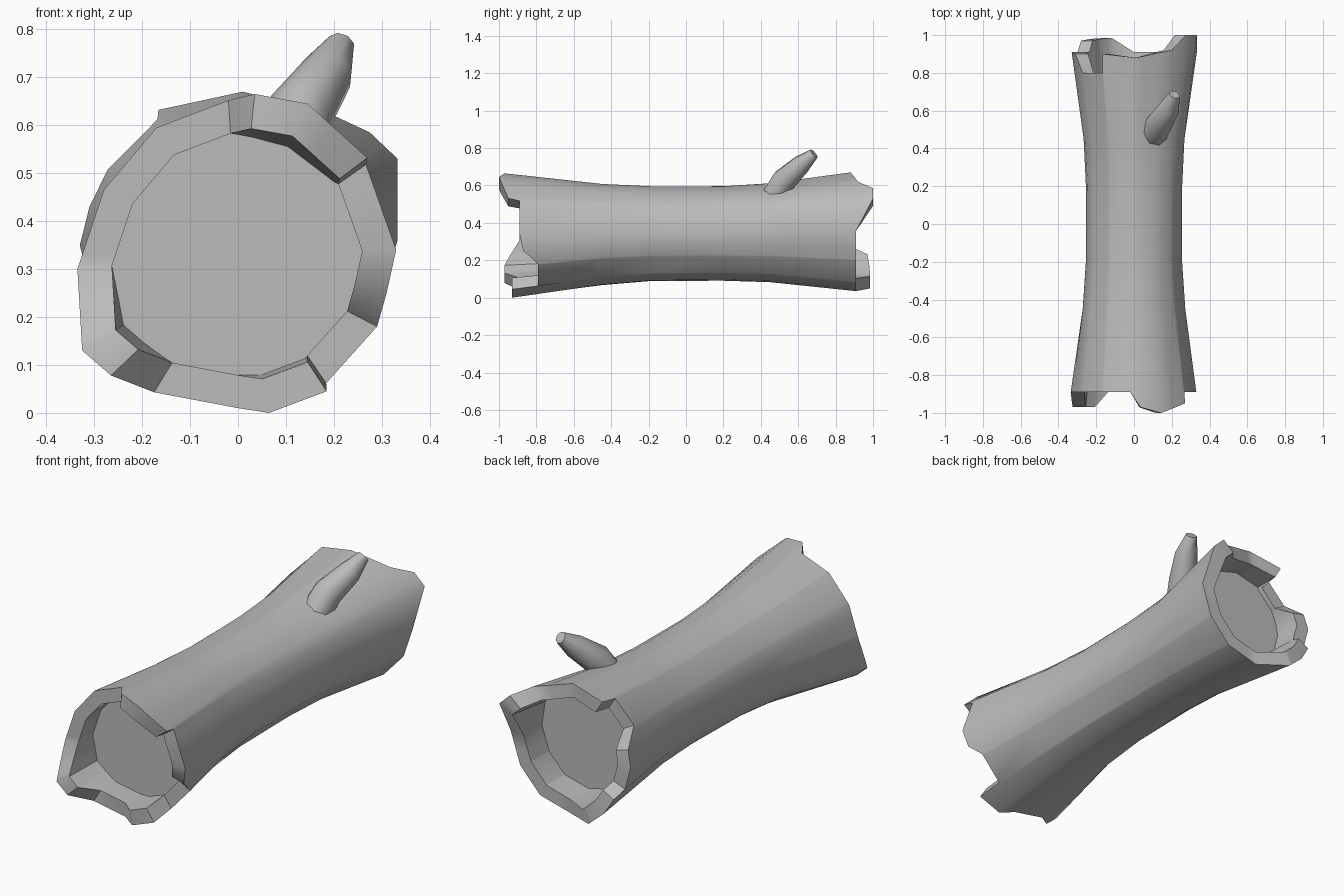
import bpy, bmesh, math
from mathutils import Vector

if "Cube" in bpy.data.objects:
    bpy.data.objects.remove(bpy.data.objects["Cube"])

bark = bpy.data.materials.new("grey_bark")
bark.use_nodes = True
GREY = (0.5, 0.5, 0.5, 1)
bark.diffuse_color = GREY
bark.node_tree.nodes["Principled BSDF"].inputs["Base Color"].default_value = GREY

# Broken rims: x, z and reach along the log, anticlockwise
FRONT_Z, BACK_Z = 0.33, 0.35
front_rim = [(.33, .34, .89), (.267, .518, .89), (.27, .532, .95), (.145, .645, 1), (.035, .665, .97),
             (-.02, .652, .89), (-.17, .595, .89), (-.28, .465, .89), (-.335, .3, .89),
             (-.325, .13, .97), (-.265, .078, .97), (-.175, .043, .89), (0, .01, .89),
             (.065, 0, .93), (.185, .045, .93), (.184, .062, .79), (.29, .18, .79), (.31, .25, .87)]
back_rim = [(.333, .36, .91), (.333, .53, 1), (.275, .585, 1), (.2, .62, .92), (.01, .67, .88),
            (-.166, .632, .9), (-.168, .612, .8), (-.272, .507, .8), (-.31, .43, .9),
            (-.33, .35, .91), (-.3, .235, .91), (-.28, .2, .97), (-.23, .12, .98),
            (-.15, .05, .985), (0, .035, .91), (.17, .08, .91), (.28, .2, .91)]


def polar(rim, cz):
    return sorted((math.atan2(z - cz, x) % math.tau, math.hypot(x, z - cz), y) for x, z, y in rim)


def sample(keys, a):
    """Radius and reach where direction a crosses the rim outline."""
    loop = [(keys[-1][0] - math.tau, *keys[-1][1:])] + keys + [(keys[0][0] + math.tau, *keys[0][1:])]
    for (a0, r0, y0), (a1, r1, y1) in zip(loop, loop[1:]):
        if a0 <= a <= a1:
            s = math.sin(a1 - a0)
            r = s / (math.sin(a1 - a) / r0 + math.sin(a - a0) / r1)
            return r, y0 + (y1 - y0) * (a - a0) / (a1 - a0)


def finish(name, bm, angle):
    bmesh.ops.recalc_face_normals(bm, faces=bm.faces)
    mesh = bpy.data.meshes.new(name)
    bm.to_mesh(mesh)
    bm.free()
    mesh.materials.append(bark)
    ob = bpy.data.objects.new(name, mesh)
    bpy.context.collection.objects.link(ob)
    bpy.ops.object.select_all(action='DESELECT')
    ob.select_set(True)
    bpy.context.view_layer.objects.active = ob
    bpy.ops.object.shade_smooth_by_angle(angle=math.radians(angle))


def skin(bm, rings):
    """Bridge rings of equal size and cap both ends."""
    rows = [[bm.verts.new(p) for p in ring] for ring in rings]
    n = len(rows[0])
    for lo, hi in zip(rows, rows[1:]):
        for i in range(n):
            j = (i + 1) % n
            bm.faces.new((lo[i], lo[j], hi[j], hi[i]))
    bm.faces.new(rows[0])
    bm.faces.new(rows[-1])


# Hollow-ended log
front, back = polar(front_rim, FRONT_Z), polar(back_rim, BACK_Z)
angles = []
for a in sorted(k[0] for k in front + back):
    if not angles or a - angles[-1] > 0.004:
        angles.append(a)
F = [sample(front, a) for a in angles]
B = [sample(back, a) for a in angles]
CAP, WALL = 0.772, 0.785


def point(a, r, y, cz):
    return (r * math.cos(a), y, cz + r * math.sin(a))


def end_rings(data, side, cz):
    """Cap, inner rim and outer rim of one end."""
    cap = [point(a, r * WALL * (1 - 0.8 * max(0, y - 0.89)), side * CAP, cz)
           for a, (r, y) in zip(angles, data)]
    inner = [point(a, r * WALL, side * y, cz) for a, (r, y) in zip(angles, data)]
    outer = [point(a, r, side * y, cz) for a, (r, y) in zip(angles, data)]
    return [cap, inner, outer]


# Waist rings: mostly round, keeping a trace of the nearer rim's outline
waist = []
for y, radius, cz in ((-.45, .272, .337), (-.18, .254, .342), (.2, .254, .343), (.45, .266, .347)):
    rim = F if y < 0 else B
    mean = sum(r for r, _ in rim) / len(rim)
    waist.append([point(a, radius * (0.8 + 0.2 * r / mean), y, cz)
                  for a, (r, _) in zip(angles, rim)])
log = bmesh.new()
skin(log, end_rings(F, -1, FRONT_Z) + waist + end_rings(B, 1, BACK_Z)[::-1])
finish("hollow_log", log, 40)

# Bent branch stub
path = [Vector(p) for p in ((.103, .47, .54), (.13, .525, .627), (.188, .615, .71), (.215, .685, .77))]
rings = []
for i, (p, r) in enumerate(zip(path, (.07, .07, .055, .029))):
    turn = (path[min(i + 1, 3)] - path[max(i - 1, 0)]).to_track_quat('Z', 'Y')
    rings.append([p + turn @ Vector((r * math.cos(t), r * math.sin(t), 0))
                  for t in (k * math.tau / 8 for k in range(8))])
stub = bmesh.new()
skin(stub, rings)
finish("branch_stub", stub, 50)
